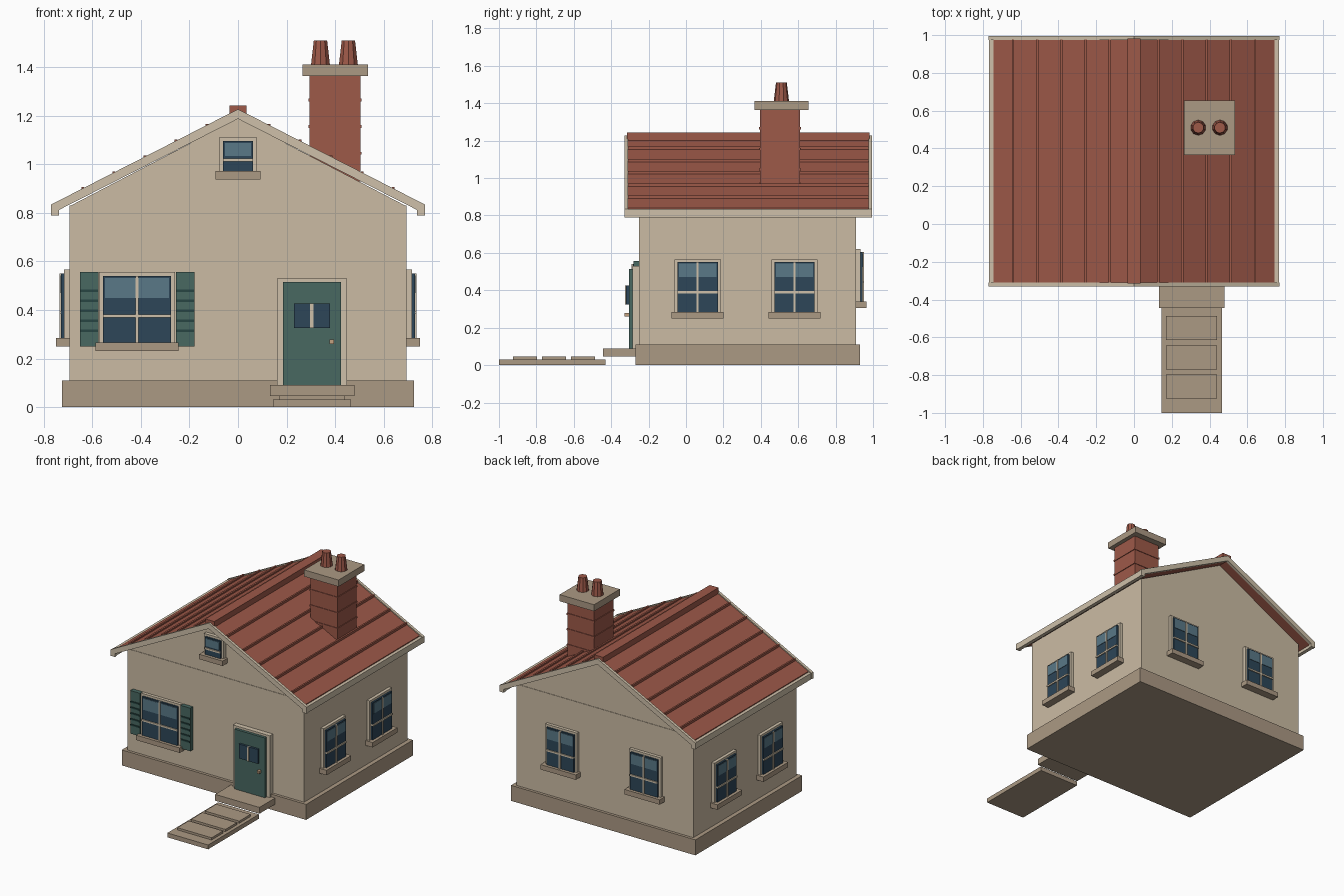
import bpy, bmesh
from math import pi
from mathutils import Matrix, Vector

cube = bpy.data.objects.get("Cube")
if cube:
    bpy.data.objects.remove(cube, do_unlink=True)


def material(name, r, g, b):
    m = bpy.data.materials.new(name)
    m.use_nodes = True
    m.diffuse_color = (r, g, b, 1)
    m.node_tree.nodes["Principled BSDF"].inputs["Base Color"].default_value = (r, g, b, 1)
    return m


PLASTER = material("cream plaster", 0.60, 0.50, 0.37)
TRIM = material("pale trim", 0.62, 0.53, 0.40)
STONE = material("tan stone", 0.41, 0.32, 0.23)
RED = material("brick red", 0.34, 0.10, 0.066)
TEAL = material("teal paint", 0.065, 0.138, 0.120)
DARK_TEAL = material("dark teal", 0.02, 0.06, 0.055)
GLASS = material("dark glass", 0.026, 0.061, 0.098)
SHINE = material("light glass", 0.10, 0.19, 0.245)
KNOB = material("warm brass", 0.55, 0.36, 0.22)


def finish(name, bm, mat):
    bmesh.ops.recalc_face_normals(bm, faces=bm.faces)
    me = bpy.data.meshes.new(name)
    bm.to_mesh(me)
    bm.free()
    me.materials.append(mat)
    ob = bpy.data.objects.new(name, me)
    bpy.context.collection.objects.link(ob)
    return ob


def box(name, mat, x, y, z, place=Matrix()):
    """Box from (min, max) pairs, moved by a placement matrix."""
    bm = bmesh.new()
    bmesh.ops.create_cube(bm, size=1)
    for v in bm.verts:
        v.co = place @ Vector([(a + b) / 2 + c * (b - a)
                               for c, (a, b) in zip(v.co, (x, y, z))])
    return finish(name, bm, mat)


def prism(name, mat, half, y0, y1):
    """Extrude a mirrored x-z outline along y; half runs from upper ridge to lower ridge."""
    pts = half + [(-x, z) for x, z in reversed(half) if x > 0]
    bm = bmesh.new()
    face = bm.faces.new([bm.verts.new((x, y0, z)) for x, z in pts])
    ext = bmesh.ops.extrude_face_region(bm, geom=[face])
    bmesh.ops.translate(bm, vec=(0, y1 - y0, 0),
                        verts=[g for g in ext["geom"] if isinstance(g, bmesh.types.BMVert)])
    return finish(name, bm, mat)


def window(name, place, w, z0, z1, bar_z, shine_z, upright=True):
    """Window facing -y at local y = 0; w is half the glass width."""
    def part(suffix, mat, x, depth, z):
        box(name + suffix, mat, x, (-depth, 0.01), z, place)
    part("_frame", TRIM, (-w - 0.016, w + 0.016), 0.022, (z0 - 0.01, z1 + 0.016))
    part("_glass", GLASS, (-w, w), 0.034, (z0, z1))
    part("_shine", SHINE, (-w + 0.008, w - 0.008), 0.037, (shine_z, z1 - 0.008))
    part("_crossbar", TRIM, (-w, w), 0.041, (bar_z - 0.006, bar_z + 0.006))
    if upright:
        part("_upright", TRIM, (-0.006, 0.006), 0.041, (z0, z1))
    part("_sill", STONE, (-w - 0.031, w + 0.031), 0.055, (z0 - 0.035, z0))


# Base and walls
box("plinth", STONE, (-0.725, 0.725), (-0.27, 0.93), (0, 0.11))
box("walls", PLASTER, (-0.695, 0.695), (-0.25, 0.91), (0.11, 0.83))
prism("gable", PLASTER, [(0, 1.19), (0.69, 0.83)], -0.247, 0.907)

# Roof
RIDGE, SLOPE = 1.22, 0.51
prism("roof", RED, [(0, RIDGE), (0.745, 0.84), (0.745, 0.81), (0, 1.19)], -0.312, 0.978)
barge = [(0, 1.228), (0.77, 0.835), (0.77, 0.79), (0.737, 0.79), (0.737, 0.813), (0, 1.188)]
prism("front_bargeboard", TRIM, barge, -0.33, -0.31)
prism("back_bargeboard", TRIM, barge, 0.975, 0.995)
box("ridge_cap", RED, (-0.035, 0.035), (-0.316, 0.982), (1.195, 1.243))
for s, side in ((-1, "right"), (1, "left")):
    box(side + "_eave_board", TRIM, sorted((s * 0.742, s * 0.768)), (-0.315, 0.98), (0.79, 0.834))
    for i in range(1, 6):
        x = s * i * 0.128
        z = RIDGE - SLOPE * abs(x)
        box(f"{side}_roof_batten_{i}", RED, (x - 0.006, x + 0.006), (-0.31, 0.976),
            (z - 0.01, z + 0.013))

# Chimney
box("chimney_stack", RED, (0.295, 0.505), (0.395, 0.61), (0.93, 1.37))
for i, z in enumerate((1.04, 1.15, 1.26)):
    box(f"chimney_course_{i + 1}", RED, (0.29, 0.51), (0.391, 0.614), (z, z + 0.012))
box("chimney_cap", STONE, (0.265, 0.535), (0.365, 0.655), (1.365, 1.412))
for i, x in enumerate((0.34, 0.455)):
    bm = bmesh.new()
    bmesh.ops.create_cone(bm, cap_ends=True, segments=10, radius1=0.041, radius2=0.029,
                          depth=0.1, matrix=Matrix.Translation((x, 0.51, 1.46)))
    finish(f"chimney_pot_{i + 1}", bm, RED)

# Front windows and shutters
window("front_window", Matrix.Translation((-0.416, -0.25, 0)), 0.14, 0.265, 0.54, 0.375, 0.45)
window("attic_window", Matrix.Translation((0, -0.25, 0)), 0.061, 0.973, 1.097, 1.018, 1.035, False)
for side, x in (("right", -0.613), ("left", -0.217)):
    box(side + "_shutter", TEAL, (x - 0.038, x + 0.038), (-0.28, -0.245), (0.25, 0.556))
    for i in range(5):
        z = 0.315 + i * 0.041
        box(f"{side}_shutter_slat_{i + 1}", DARK_TEAL, (x - 0.036, x + 0.036),
            (-0.286, -0.275), (z - 0.005, z + 0.005))

# Side and back windows
for i, y in enumerate((0.062, 0.58)):
    for s, side in ((-1, "right"), (1, "left")):
        place = Matrix.Translation((s * 0.695, y, 0)) @ Matrix.Rotation(s * pi / 2, 4, "Z")
        window(f"{side}_window_{i + 1}", place, 0.108, 0.285, 0.55, 0.39, 0.47)
for i, x in enumerate((-0.33, 0.33)):
    place = Matrix.Translation((x, 0.91, 0)) @ Matrix.Rotation(pi, 4, "Z")
    window(f"back_window_{i + 1}", place, 0.108, 0.34, 0.605, 0.445, 0.525)

# Door
box("door_frame", TRIM, (0.16, 0.45), (-0.285, -0.24), (0.09, 0.53))
box("door", TEAL, (0.185, 0.425), (-0.305, -0.26), (0.09, 0.515))
box("door_glass", GLASS, (0.23, 0.38), (-0.32, -0.3), (0.325, 0.427))
box("door_glass_bar", TRIM, (0.297, 0.312), (-0.325, -0.3), (0.325, 0.427))
box("door_knob", KNOB, (0.378, 0.396), (-0.328, -0.3), (0.26, 0.279))

# Doorstep and path
box("doorstep", STONE, (0.132, 0.48), (-0.445, -0.26), (0.045, 0.09))
box("path", STONE, (0.145, 0.465), (-1.0, -0.43), (0, 0.031))
for i in range(3):
    y = -0.925 + i * 0.155
    box(f"path_slab_{i + 1}", STONE, (0.17, 0.44), (y, y + 0.128), (0.025, 0.047))
